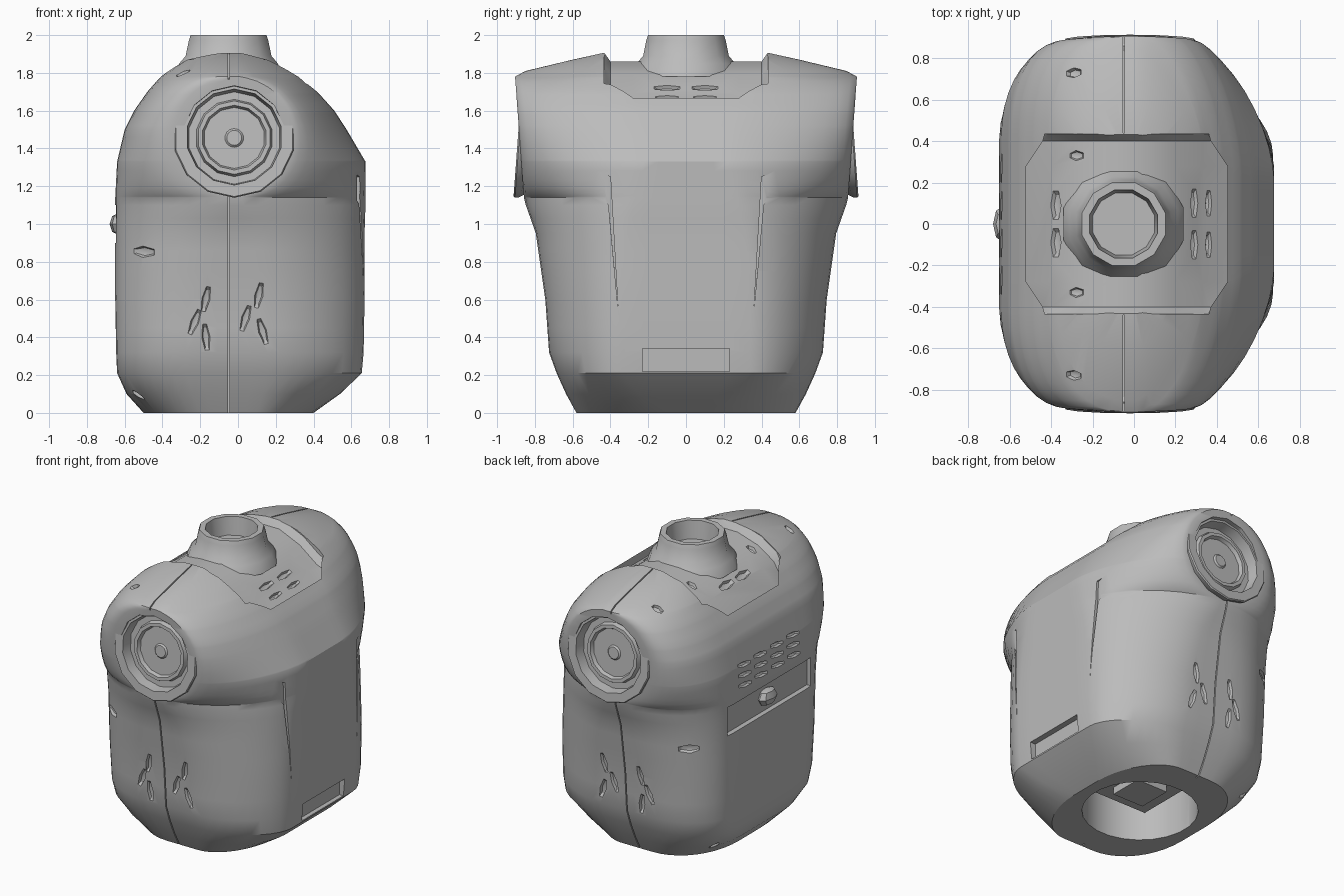
import bpy, bmesh, math
from mathutils import Vector, Matrix
from mathutils.bvhtree import BVHTree

cube = bpy.data.objects.get("Cube")
if cube:
    bpy.data.objects.remove(cube, do_unlink=True)

grey = bpy.data.materials.new("plain grey")
grey.use_nodes = True
grey.diffuse_color = (0.5, 0.5, 0.5, 1)
grey.node_tree.nodes["Principled BSDF"].inputs["Base Color"].default_value = grey.diffuse_color


def loft(rings):
    """Closed solid skinned through rings of equal length."""
    bm = bmesh.new()
    rows = [[bm.verts.new(p) for p in ring] for ring in rings]
    n = len(rows[0])
    for a, b in zip(rows, rows[1:]):
        for i in range(n):
            j = (i + 1) % n
            bm.faces.new((a[i], a[j], b[j], b[i]))
    bm.faces.new(rows[0][::-1])
    bm.faces.new(rows[-1])
    bmesh.ops.recalc_face_normals(bm, faces=bm.faces)
    return bm


def lathe(profile, sides, matrix):
    turn = [2 * math.pi * (i + 0.5) / sides for i in range(sides)]
    return loft([[matrix @ Vector((r * math.cos(t), r * math.sin(t), z)) for t in turn]
                 for r, z in profile])


def box(lo, hi):
    x, y, z = lo
    X, Y, Z = hi
    return loft([[(x, y, h), (X, y, h), (X, Y, h), (x, Y, h)] for h in (z, Z)])


def make(name, bm):
    mesh = bpy.data.meshes.new(name)
    bm.to_mesh(mesh)
    bm.free()
    ob = bpy.data.objects.new(name, mesh)
    bpy.context.collection.objects.link(ob)
    return ob


def cut(target, bm):
    tool = make("cutter", bm)
    mod = target.modifiers.new("cut", 'BOOLEAN')
    mod.operation, mod.solver, mod.object = 'DIFFERENCE', 'EXACT', tool
    deps = bpy.context.evaluated_depsgraph_get()
    mesh = bpy.data.meshes.new_from_object(target.evaluated_get(deps))
    target.modifiers.clear()
    target.data = mesh
    bpy.data.objects.remove(tool, do_unlink=True)


# Torso sections: height, left x, right x, half depth, half flat, straight sides, right corner power
KEYS = [
    (0.00, -.50, .40, .58, .12, .12, .12, 1.9),
    (0.10, -.59, .54, .635, .15, .25, .25, 1.85),
    (0.21, -.64, .655, .685, .18, .35, .34, 1.8),
    (0.32, -.645, .665, .725, .18, .38, .34, 1.78),
    (0.60, -.65, .67, .745, .17, .40, .34, 1.76),
    (0.95, -.65, .67, .795, .11, .40, .31, 1.72),
    (1.10, -.65, .675, .848, .05, .40, .28, 1.68),
    (1.14, -.65, .675, .858, .04, .41, .27, 1.66),
    (1.33, -.64, .675, .872, .04, .42, .22, 1.6),
    (1.50, -.60, .575, .884, .04, .42, .22, 1.6),
    (1.60, -.55, .51, .892, .04, .42, .25, 1.6),
    (1.70, -.48, .42, .899, .04, .42, .30, 1.6),
    (1.78, -.41, .33, .905, .03, .40, .35, 1.6),
    (1.81, -.37, .28, .85, .02, .38, .35, 1.6),
    (1.87, -.28, .18, .60, .02, .35, .33, 1.6),
    (1.905, -.15, .06, .44, .02, .30, .30, 1.6),
]
MID, ARM_Z, ARM_R = -0.02, 1.46, 0.32
LEFT_POWER = 2.1


def section(z):
    for a, b in zip(KEYS, KEYS[1:]):
        if a[0] <= z <= b[0]:
            t = (z - a[0]) / (b[0] - a[0])
            xl, xr, y, h, sl, sr, p = [u + (v - u) * t for u, v in zip(a[1:], b[1:])]
            break
    # the flat end follows the round shoulder opening
    h = max(h, math.sqrt(max(0, ARM_R ** 2 - (z - ARM_Z) ** 2)))

    def corner(x, s, power):
        out = []
        for i in range(11):
            a = math.pi / 2 * i / 10
            edge = MID + math.copysign(h, x)
            c, sn = max(0, math.cos(a)), math.sin(a)
            out.append((edge + (x - edge) * c ** (2 / power), s + (y - s) * sn ** (2 / power)))
        return out

    half = [(xr, sr * i / 3) for i in range(3)] + corner(xr, sr, p)
    half += [(MID + h * k, y) for k in (.5, 0, -.5)]
    half += corner(xl, sl, LEFT_POWER)[::-1] + [(xl, sl * i / 3) for i in (2, 1, 0)]
    full = half + [(x, -v) for x, v in half[-2:0:-1]]
    return [(x, v, z) for x, v in full]


heights = {k[0] for k in KEYS} | {0.45, 0.75, 0.86, 1.03}
heights |= {round(ARM_Z - ARM_R * math.cos(math.pi * i / 16), 3) for i in range(17)}
torso = make("torso", loft([section(z) for z in sorted(heights)]))

# Sunken collar around the neck: an arch with clipped corners and sloping ends
arch = [(-.52, 1.60), (-.4, 1.73), (-.28, 1.81), (-.12, 1.86), (.04, 1.86),
        (.2, 1.79), (.33, 1.69), (.45, 1.61), (.45, 2.2), (-.52, 2.2)]


def collar(y, clip, lift):
    ring = []
    for x, z in arch:
        outer = x in (-.52, .45)
        ring.append((x - math.copysign(clip, x) if outer else x, y,
                     z + lift + (clip * .8 if outer else 0)))
    return ring


cut(torso, loft([collar(y, c, u) for y, c, u in (
    (-.435, .09, .05), (-.4, .08, 0), (-.28, 0, 0), (.28, 0, 0), (.4, .08, 0), (.435, .09, .05))]))

# Side panel pocket, side slot, hollow base
cut(torso, box((-.75, -.46, .90), (-.615, .46, 1.10)))
cut(torso, box((.625, -.23, .22), (.75, .23, .34)))
BASE = Matrix.Translation((-.05, 0, 0))
cut(torso, lathe([(.37, -.1), (.37, .32)], 24, BASE))

for s in (-1, 1):
    # Tapered notches beside the flat side plate
    notch = [(.36, .55), (.41, 1.1), (.56, 1.30), (.40, 1.25)]
    cut(torso, loft([[(x, s * y, z) for y, z in notch] for x in (.63, .8)]))
    # Centre seam
    for inner, low, high in ((.55, -.1, 1.16), (.44, 1.765, 2)):
        near, far = sorted((s * inner, s))
        cut(torso, box((-.054, near, low), (-.046, far, high)))

# Small lozenge dents: point, long axis, half length, half width (repeated front and back)
X, Y, UP = (1, 0, 0), (0, 1, 0), (0, 0, 1)
DENTS = [
    ((-.53, .72, .85), X, .085, .03), ((-.54, .45, .08), X, .045, .022),
    ((-.29, .73, 1.8), X, .045, .025), ((-.28, .33, 1.81), X, .045, .025),
    ((-.38, .09, 1.75), Y, .08, .03), ((.29, .1, 1.72), Y, .08, .022),
    ((.36, .1, 1.67), Y, .07, .018),
]
for x, z, lean in ((-.23, .48, .4), (-.17, .6, .2), (-.17, .4, -.1),
                   (.04, .5, .3), (.11, .62, .2), (.13, .43, -.3)):
    DENTS.append(((x, .75, z), (lean, 0, 1), .08, .022))
for z in (1.19, 1.26, 1.33):
    for y in (.09, .27):
        DENTS.append(((-.65, y, z), (0, 1, .15), .08, .018))

shell = bmesh.new()
shell.from_mesh(torso.data)
tree = BVHTree.FromBMesh(shell)
dents = bmesh.new()
for point, axis, length, width in DENTS:
    for s in (-1, 1):
        spot, n, _, _ = tree.find_nearest(Vector((point[0], s * point[1], point[2])))
        along = Vector(axis)
        along = (along - n * along.dot(n)).normalized()
        frame = Matrix((along, n.cross(along), n)).transposed().to_4x4()
        m = Matrix.Translation(spot) @ frame @ Matrix.Diagonal((length, width, .025, 1))
        bmesh.ops.create_uvsphere(dents, u_segments=6, v_segments=4, radius=1, matrix=m)
shell.free()
cut(torso, dents)

# Shoulder sockets: flat flange, shallow recess, raised ring and hub
SOCKET = [(.26, -.12), (.318, -.02), (.322, 0), (.316, .008), (.255, .008), (.245, -.065),
          (.205, -.065), (.195, -.035), (.172, -.035), (.162, -.06), (.05, -.06), (.04, -.05)]
parts = [torso]
for s, side in ((-1, "front"), (1, "back")):
    tilt = Matrix.Rotation(-s * math.pi / 2 + s * .073, 4, 'X')
    place = Matrix.Translation((MID, s * .882, ARM_Z)) @ tilt
    cut(torso, lathe([(.27, -.11), (.27, .08)], 14, place))
    parts.append(make(side + "_socket", lathe(SOCKET, 14, place)))

# Neck collar, open at the top
parts.append(make("neck", lathe(
    [(.30, 1.78), (.27, 1.85), (.235, 1.89), (.218, 1.97), (.208, 2.0),
     (.17, 2.0), (.155, 1.875)], 12, BASE)))

# Panel knob and the stepped block in the hollow base
knob = bmesh.new()
bmesh.ops.create_uvsphere(knob, u_segments=8, v_segments=4, radius=1,
                          matrix=Matrix.Translation((-.63, 0, 1)) @ Matrix.Diagonal((.05, .09, .06, 1)))
parts.append(make("panel_knob", knob))
parts.append(make("base_block", box((-.29, -.24, .18), (.19, .24, .33))))
parts.append(make("base_step", box((-.17, -.12, .13), (.07, .12, .19))))

for ob in parts:
    ob.data.materials.clear()
    ob.data.materials.append(grey)
    bpy.ops.object.select_all(action='DESELECT')
    ob.select_set(True)
    bpy.context.view_layer.objects.active = ob
    bpy.ops.object.shade_smooth_by_angle(angle=math.radians(30))
